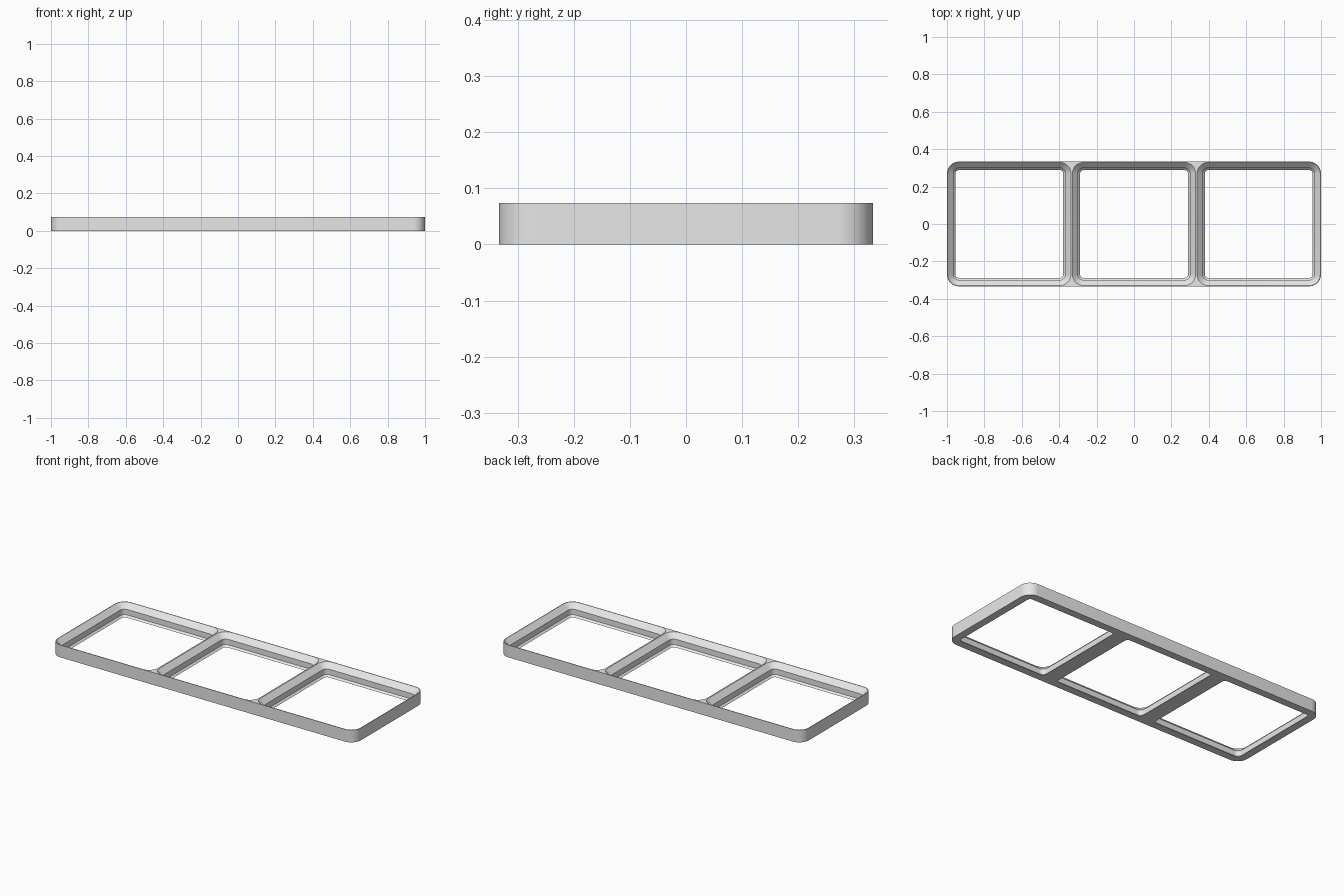
import bpy, bmesh, math

# Remove the default cube only
cube = bpy.data.objects.get("Cube")
if cube:
    bpy.data.objects.remove(cube, do_unlink=True)

CELLS = 3
PITCH = 2 / CELLS
HEIGHT = 0.0735
RADIUS = 0.0635
CORNER_STEPS = 12
# Recess profile: (inset from the cell edge, height)
RECESS = [(0.045, 0), (0.034, 0.011), (0.034, 0.0435), (0.004, HEIGHT)]

grey = bpy.data.materials.new("plain grey")
grey.use_nodes = True
colour = (0.8, 0.8, 0.8, 1)
grey.diffuse_color = colour
grey.node_tree.nodes["Principled BSDF"].inputs["Base Color"].default_value = colour


def rounded_loop(bm, cx, half_x, half_y, radius, z):
    """Closed ring of edges around a rounded rectangle."""
    verts = []
    for corner, (sx, sy) in enumerate([(1, 1), (-1, 1), (-1, -1), (1, -1)]):
        for i in range(CORNER_STEPS + 1):
            a = math.pi / 2 * (corner + i / CORNER_STEPS)
            x = cx + sx * (half_x - radius) + radius * math.cos(a)
            y = sy * (half_y - radius) + radius * math.sin(a)
            verts.append(bm.verts.new((x, y, z)))
    return [bm.edges.new((v, verts[(i + 1) % len(verts)]))
            for i, v in enumerate(verts)]


def loft(bm, loops):
    """Walls between successive rings."""
    for low, high in zip(loops, loops[1:]):
        bmesh.ops.bridge_loops(bm, edges=low + high)


bm = bmesh.new()

# Outer wall
outer = [rounded_loop(bm, 0, 1, PITCH / 2, RADIUS, z) for z in (0, HEIGHT)]
loft(bm, outer)
bottom, top = list(outer[0]), list(outer[1])

# Stepped, chamfered recess through each cell
for n in range(CELLS):
    cx = (n - (CELLS - 1) / 2) * PITCH
    rings = [rounded_loop(bm, cx, PITCH / 2 - inset, PITCH / 2 - inset,
                          RADIUS - inset, z) for inset, z in RECESS]
    loft(bm, rings)
    bottom += rings[0]
    top += rings[-1]

# Flat underside and top rim, with the cells left open
for edges, direction in ((bottom, -1), (top, 1)):
    bmesh.ops.triangle_fill(bm, edges=edges, use_beauty=True,
                            normal=(0, 0, direction))

bmesh.ops.recalc_face_normals(bm, faces=bm.faces[:])
mesh = bpy.data.meshes.new("grid_baseplate")
bm.to_mesh(mesh)
bm.free()
mesh.materials.append(grey)

plate = bpy.data.objects.new("grid_baseplate", mesh)
bpy.context.collection.objects.link(plate)
bpy.ops.object.select_all(action="DESELECT")
plate.select_set(True)
bpy.context.view_layer.objects.active = plate
bpy.ops.object.shade_smooth_by_angle(angle=math.radians(30))
